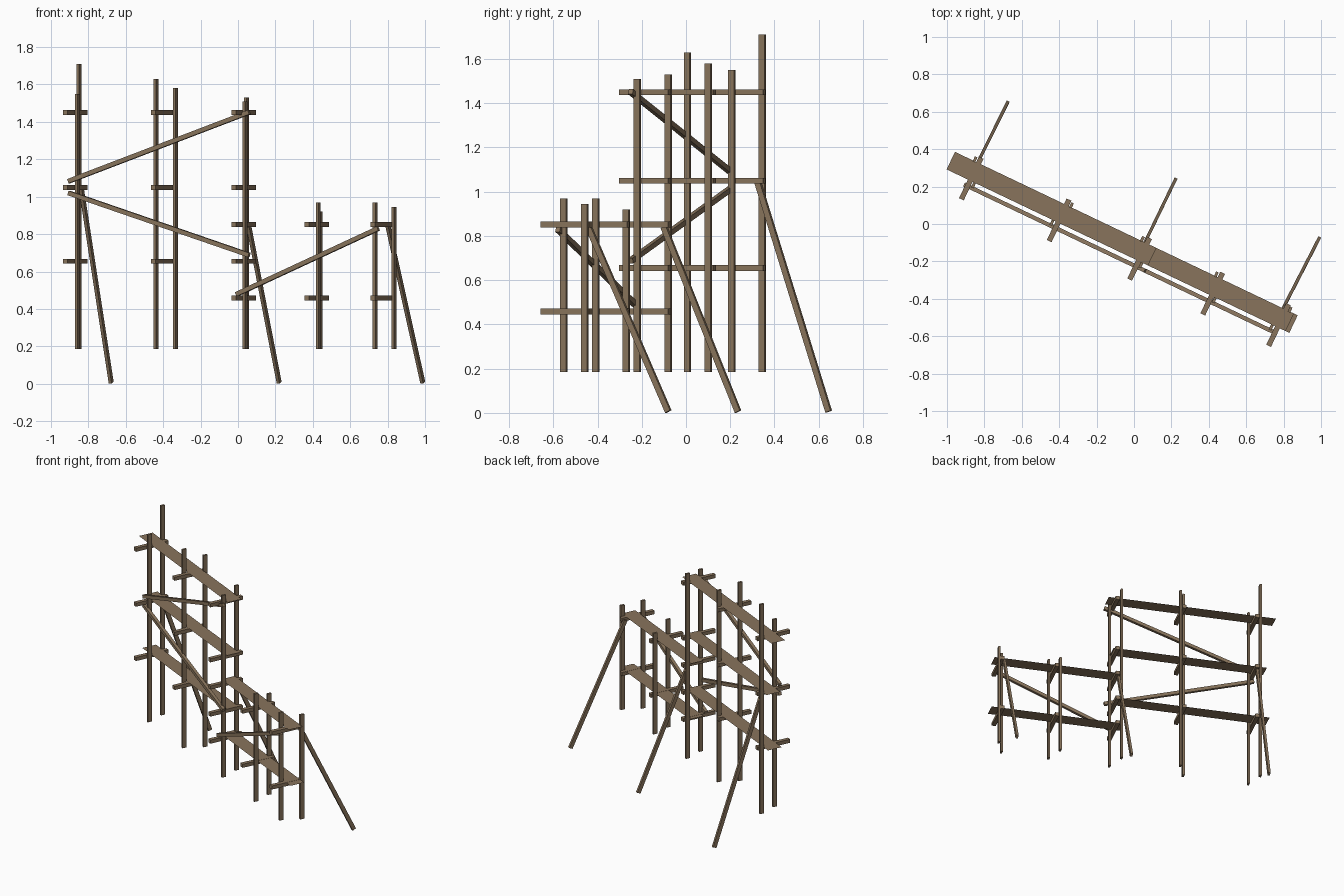
import bpy, bmesh, math
from mathutils import Vector, Matrix

if "Cube" in bpy.data.objects:
    bpy.data.objects.remove(bpy.data.objects["Cube"])

# The scaffold runs along u (planks) and v (depth, towards the back)
ANG = math.radians(-25.5)
U = Vector((math.cos(ANG), math.sin(ANG), 0))
V = Vector((-math.sin(ANG), math.cos(ANG), 0))

wood = bpy.data.materials.new("weathered_wood")
wood.diffuse_color = (0.25, 0.175, 0.107, 1)
wood.use_nodes = True
wood.node_tree.nodes["Principled BSDF"].inputs["Base Color"].default_value = wood.diffuse_color


def P(u, v, z):
    return U * u + V * v + Vector((0, 0, z))


def finish(name, bm):
    me = bpy.data.meshes.new(name)
    bm.to_mesh(me)
    bm.free()
    me.materials.append(wood)
    ob = bpy.data.objects.new(name, me)
    bpy.context.collection.objects.link(ob)


def bar(name, a, b, side, w, d):
    """Box from a to b; w is its width along side, d across it."""
    axis = (b - a).normalized()
    s = (side - axis * side.dot(axis)).normalized()
    t = axis.cross(s)
    m = Matrix((s * w, t * d, b - a)).transposed().to_4x4()
    m.translation = (a + b) / 2
    bm = bmesh.new()
    bmesh.ops.create_cube(bm, size=1, matrix=m)
    bmesh.ops.recalc_face_normals(bm, faces=bm.faces)
    finish(name, bm)


# Thin walking boards
def plank(name, u0, u1, z):
    bm = bmesh.new()
    bm.faces.new([bm.verts.new(P(u, v, z)) for u, v in
                  ((u0, -0.168), (u1, -0.168), (u1, -0.064), (u0, -0.064))])
    finish(name, bm)


plank("tall_plank_top", -1.03, 0.163, 1.465)
plank("tall_plank_middle", -0.965, 0.13, 1.063)
plank("tall_plank_low", -0.985, 0.12, 0.668)
plank("short_plank_top", 0.07, 0.978, 0.868)
plank("short_plank_low", 0.06, 1.0, 0.47)

# Cross ledgers under the boards
for name, us, zs in (("tall_ledger", (-0.89, -0.37, 0.107), (1.45, 1.05, 0.655)),
                     ("short_ledger", (0.107, 0.54, 0.93), (0.852, 0.458))):
    for z in zs:
        for u in us:
            bar(name, P(u, -0.278, z), P(u, -0.032, z), U, 0.028, 0.026)

# Upright posts: position along u, whether at the back, top height
for u, back, top in ((-0.916, 1, 1.71), (-0.864, 0, 1.55), (-0.399, 0, 1.63),
                     (-0.345, 1, 1.58), (0.128, 0, 1.51), (0.075, 1, 1.53),
                     (0.5625, 0, 0.97), (0.513, 1, 0.92),
                     (0.90, 0, 0.97), (0.95, 1, 0.945)):
    v = -0.054 if back else -0.183
    bar("back_post" if back else "front_post", P(u, v, 0.185), P(u, v, top), U, 0.015, 0.03)

# Diagonal braces along the front
for x0, z0, x1, z1 in ((-0.905, 1.083, 0.06, 1.452), (-0.905, 1.02, 0.06, 0.688),
                       (-0.008, 0.478, 0.75, 0.83)):
    ends = [Vector((x, (-0.2 - V.x * x) / V.y, z)) for x, z in ((x0, z0), (x1, z1))]
    bar("diagonal_brace", ends[0], ends[1], V, 0.022, 0.024)

# Slanted props reaching back to the ground
for a, b in (((-0.837, 0.325, 1.04), (-0.678, 0.645, 0.006)),
             ((0.058, -0.10, 0.84), (0.22, 0.235, 0.006)),
             ((0.80, -0.445, 0.85), (0.988, -0.08, 0.006))):
    bar("slanted_prop", Vector(a), Vector(b), U, 0.017, 0.027)
